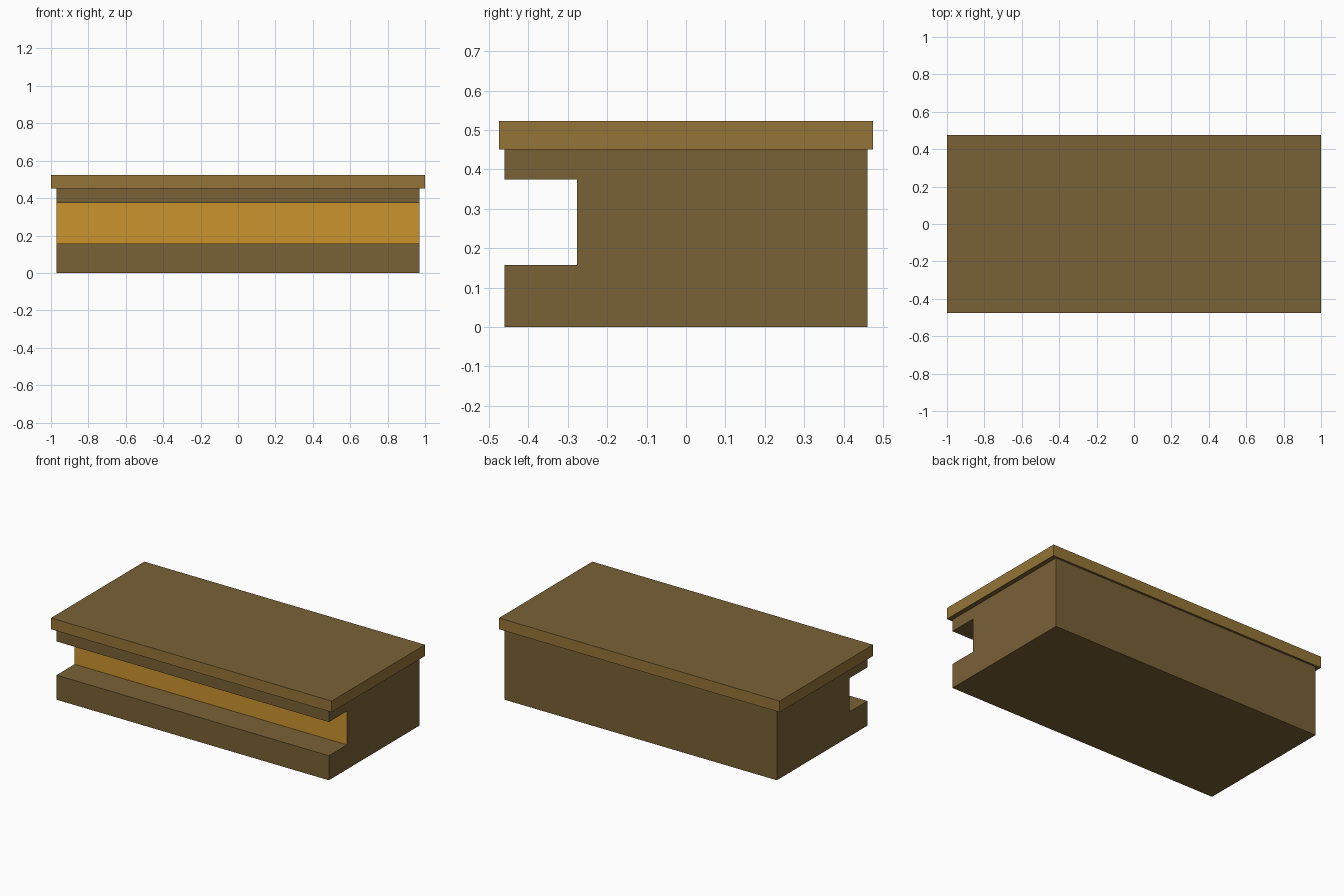
import bpy, bmesh

if "Cube" in bpy.data.objects:
    bpy.data.objects.remove(bpy.data.objects["Cube"])


def material(name, rgb):
    """Flat colour from 0-255 sRGB values, stored as linear."""
    lin = [((c / 255 + 0.055) / 1.055) ** 2.4 for c in rgb]
    m = bpy.data.materials.new(name)
    m.diffuse_color = (*lin, 1.0)
    m.use_nodes = True
    m.node_tree.nodes["Principled BSDF"].inputs["Base Color"].default_value = m.diffuse_color
    return m


brown = material("dark_wood", (121, 97, 54))
trim = material("lid_edge_wood", (149, 117, 56))
orange = material("recess_orange", (203, 147, 47))


def extrude_profile(name, profile, half_width, mats, rule):
    """Extrude a (y, z) profile along x; rule picks each face's material."""
    bm = bmesh.new()
    face = bm.faces.new([bm.verts.new((-half_width, y, z)) for y, z in profile])
    ext = bmesh.ops.extrude_face_region(bm, geom=[face], use_keep_orig=True)
    verts = [v for v in ext["geom"] if isinstance(v, bmesh.types.BMVert)]
    bmesh.ops.translate(bm, verts=verts, vec=(2 * half_width, 0, 0))
    bmesh.ops.recalc_face_normals(bm, faces=bm.faces)
    bm.normal_update()
    for f in bm.faces:
        f.material_index = rule(f)
    mesh = bpy.data.meshes.new(name)
    bm.to_mesh(mesh)
    bm.free()
    for m in mats:
        mesh.materials.append(m)
    obj = bpy.data.objects.new(name, mesh)
    bpy.context.collection.objects.link(obj)
    return obj


# Counter body: C-shaped section, orange only on the back wall of the recess
Y, RECESS, TOP = 0.461, -0.277, 0.451
body = [(-Y, 0), (Y, 0), (Y, TOP), (-Y, TOP),
        (-Y, 0.375), (RECESS, 0.375), (RECESS, 0.158), (-Y, 0.158)]


def is_recess_wall(f):
    return int(f.normal.y < -0.9 and abs(f.calc_center_median().y - RECESS) < 0.01)


extrude_profile("counter_body", body, 0.97, [brown, orange], is_recess_wall)

# Overhanging top slab with lighter edges
LY, LZ = 0.475, 0.523
slab = [(-LY, TOP), (LY, TOP), (LY, LZ), (-LY, LZ)]
extrude_profile("top_slab", slab, 1.0, [brown, trim],
                lambda f: int(abs(f.normal.z) < 0.5))
